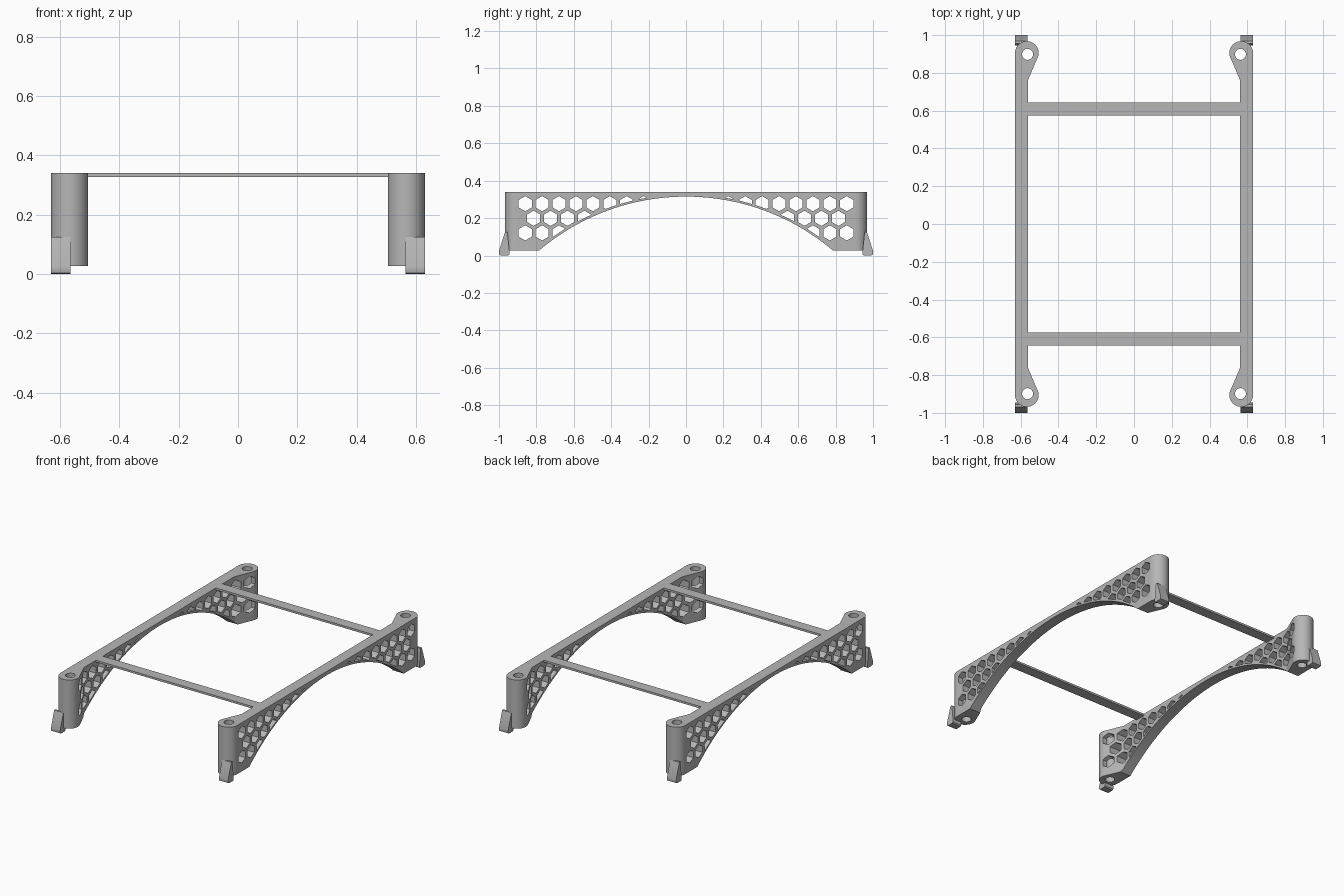
import bpy, bmesh
from math import sin, cos, radians, sqrt, asin

if "Cube" in bpy.data.objects:
    bpy.data.objects.remove(bpy.data.objects["Cube"])

TOP, BASE = 0.34, 0.027           # body height range
OUT, INN = 0.63, 0.56             # outer and inner wall faces
BOSS_R, BOSS_X, BOSS_Y = 0.0625, 0.5675, 0.9055
ARCH_R, ARCH_Z = 1.214, -0.899    # arch circle radius and centre height

grey = bpy.data.materials.new("plain grey")
grey.diffuse_color = (0.47, 0.47, 0.47, 1)
grey.use_nodes = True
grey.node_tree.nodes["Principled BSDF"].inputs["Base Color"].default_value = grey.diffuse_color


def prisms(name, outlines, lo, hi, place):
    """Extrude 2D outlines between lo and hi; place(u, v, w) gives the 3D point."""
    bm = bmesh.new()
    for pts in outlines:
        a = [bm.verts.new(place(u, v, lo)) for u, v in pts]
        b = [bm.verts.new(place(u, v, hi)) for u, v in pts]
        bm.faces.new(a)
        bm.faces.new(b[::-1])
        n = len(pts)
        for i in range(n):
            j = (i + 1) % n
            bm.faces.new((a[j], a[i], b[i], b[j]))
    bmesh.ops.recalc_face_normals(bm, faces=bm.faces)
    me = bpy.data.meshes.new(name)
    bm.to_mesh(me)
    bm.free()
    me.materials.append(grey)
    ob = bpy.data.objects.new(name, me)
    bpy.context.collection.objects.link(ob)
    return ob


def cut(ob, *cutters):
    """Subtract cutters from ob and bake the result."""
    for c in cutters:
        m = ob.modifiers.new("cut", "BOOLEAN")
        m.operation, m.solver, m.object = "DIFFERENCE", "EXACT", c
        c.hide_render = True
    dg = bpy.context.evaluated_depsgraph_get()
    dg.update()
    me = bpy.data.meshes.new_from_object(ob.evaluated_get(dg))
    ob.modifiers.clear()
    ob.data = me


def smooth(ob):
    bpy.ops.object.select_all(action="DESELECT")
    ob.select_set(True)
    bpy.context.view_layer.objects.active = ob
    bpy.ops.object.shade_smooth_by_angle(angle=radians(30))


def circle(u, v, r, n, start=0):
    return [(u + r * cos(radians(start + 360 * i / n)),
             v + r * sin(radians(start + 360 * i / n))) for i in range(n)]


def arch(r):
    """Side outline of the arch opening, closed below the model."""
    end = asin(sqrt(r * r - (-0.1 - ARCH_Z) ** 2) / r)
    return [(r * sin(end * t / 40), ARCH_Z + r * cos(end * t / 40)) for t in range(-40, 41)]


# Plan outline of one side wall with a rounded screw boss at each end
arc = [(BOSS_X + BOSS_R * cos(radians(a)), BOSS_Y + BOSS_R * sin(radians(a)))
       for a in [203.3 * i / 24 for i in range(25)]]
half = arc + [(INN, 0.765)]
plan = half + [(x, -y) for x, y in reversed(half)]

# Honeycomb in three staggered rows
STEP = 0.0905
hexes = []
for z, cols in ((0.277, [i + 0.5 for i in range(-10, 10)]),
                (0.199, range(-9, 10)),
                (0.121, [i + 0.5 for i in range(-10, 10)])):
    hexes += [circle(c * STEP, z, 0.0405, 6, 30) for c in cols]

# Hook foot outline (y, z)
hook = [(0.945, 0.006), (0.951, 0), (0.99, 0), (0.998, 0.004), (1.0, 0.012),
        (1.0, 0.025), (0.968, 0.125), (0.955, 0.125), (0.945, 0.03)]

helpers = []
for side, s in (("right", 1), ("left", -1)):
    across = lambda u, v, w: (s * w, u, v)
    upright = lambda u, v, w: (s * u, v, w)

    wall = prisms(side + "_side_wall", [plan], BASE, TOP, upright)
    opening = prisms("arch_cutter", [arch(ARCH_R)], 0.4, 0.8, across)
    rim = prisms("arch_rim_cutter", [arch(ARCH_R + 0.012)], 0.35, 0.85, across)
    comb = prisms("honeycomb_cutter", hexes, 0.42, 0.78, across)
    cut(comb, rim)                # keep a thin rim along the arch
    screws = prisms("screw_hole_cutter",
                    [circle(BOSS_X - 0.004, e * 0.898, 0.029, 32) for e in (1, -1)],
                    -0.1, 0.5, upright)
    cut(wall, opening, comb, screws)
    smooth(wall)
    helpers += [opening, rim, comb, screws]

    # Hook feet at both ends
    for end, e in (("back", 1), ("front", -1)):
        smooth(prisms(f"{end}_{side}_hook_foot", [hook], 0.565, OUT,
                      lambda u, v, w: (s * w, e * u, v)))

for h in helpers:
    bpy.data.objects.remove(h)

# Thin cross bars joining the walls
for end, e in (("back", 1), ("front", -1)):
    prisms(end + "_cross_bar",
           [[(-INN, e * 0.574), (INN, e * 0.574), (INN, e * 0.643), (-INN, e * 0.643)]],
           0.327, TOP, lambda u, v, w: (u, v, w))
